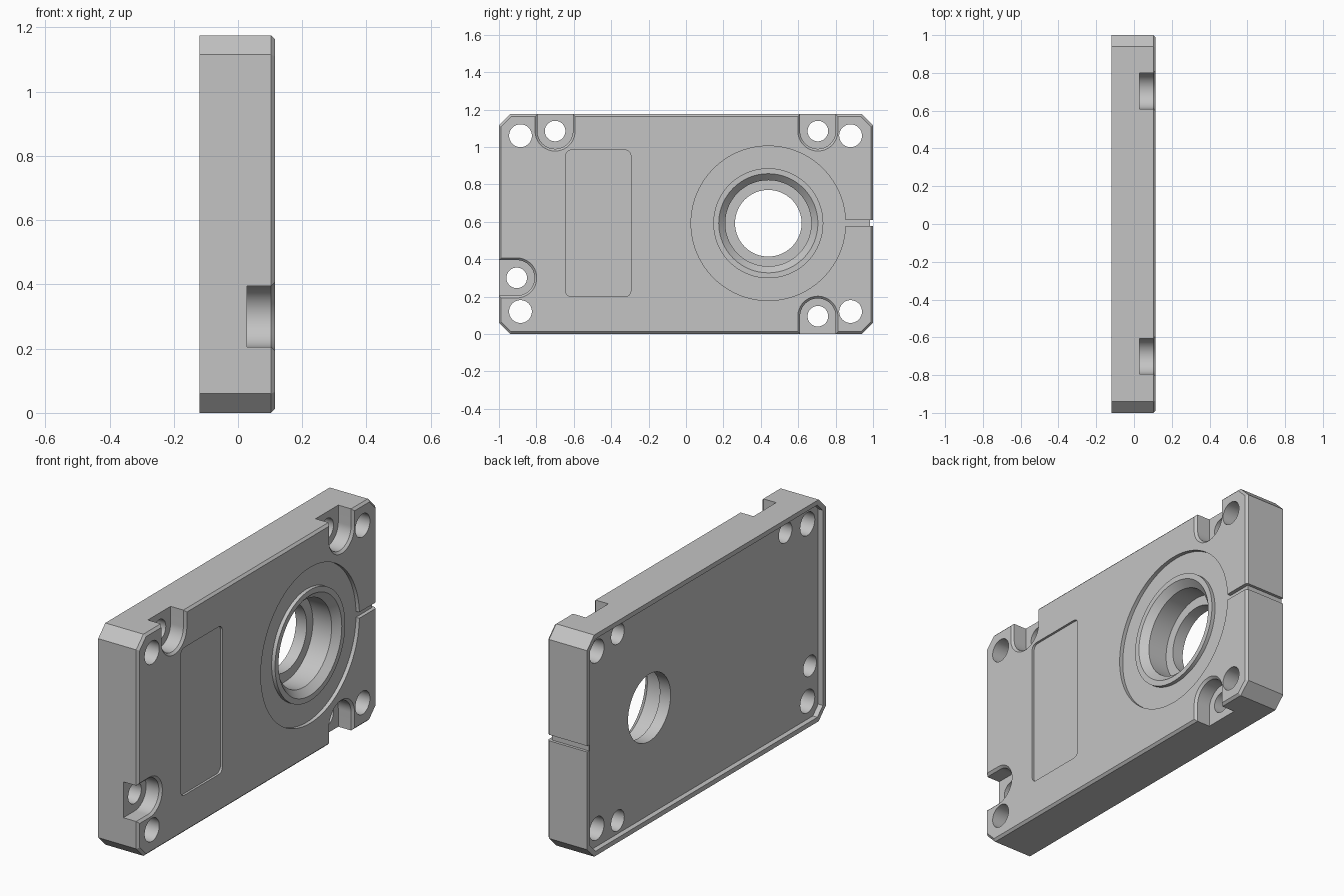
import bpy, bmesh, math

if "Cube" in bpy.data.objects:
    bpy.data.objects.remove(bpy.data.objects["Cube"], do_unlink=True)

HEIGHT, BACK, FACE = 1.175, -0.12, 0.115
MID = HEIGHT / 2
BORE = (0.44, 0.592)
OUT = FACE + 0.025

metal = bpy.data.materials.new("plain_grey_metal")
metal.use_nodes = True
metal.diffuse_color = (0.55, 0.55, 0.55, 1)
metal.node_tree.nodes["Principled BSDF"].inputs["Base Color"].default_value = (0.55, 0.55, 0.55, 1)


def circle(center, r, n=72):
    return [(center[0] + r * math.cos(math.tau * i / n),
             center[1] + r * math.sin(math.tau * i / n)) for i in range(n)]


def chamfered(inset, cut):
    """Plate outline, moved inward by inset, with clipped corners."""
    a, b = 1 - inset, MID - inset
    c = cut - inset * 0.586
    pts = [(a, -b + c), (a, b - c), (a - c, b), (-a + c, b),
           (-a, b - c), (-a, -b + c), (-a + c, -b), (a - c, -b)]
    return [(y, z + MID) for y, z in pts]


def rounded(y0, y1, z0, z1, r, n=8):
    corners = [(y1 - r, z1 - r), (y0 + r, z1 - r), (y0 + r, z0 + r), (y1 - r, z0 + r)]
    return [(cy + r * math.cos(math.pi / 2 * (k + i / n)),
             cz + r * math.sin(math.pi / 2 * (k + i / n)))
            for k, (cy, cz) in enumerate(corners) for i in range(n + 1)]


def u_shape(center, r, turn, n=32):
    """Half circle whose straight sides run outward along the turn angle."""
    pts = [(0.2, -r), (0.2, r)]
    pts += [(r * math.cos(math.pi * (0.5 + i / n)), r * math.sin(math.pi * (0.5 + i / n)))
            for i in range(n + 1)]
    c, s = math.cos(turn), math.sin(turn)
    return [(center[0] + u * c - v * s, center[1] + u * s + v * c) for u, v in pts]


def loft(name, rings, ring_closed=False):
    """Join outlines, each given as (x, points), into a solid."""
    bm = bmesh.new()
    loops = [[bm.verts.new((x, y, z)) for y, z in pts] for x, pts in rings]
    pairs = list(zip(loops, loops[1:]))
    if ring_closed:
        pairs.append((loops[-1], loops[0]))
    else:
        bm.faces.new(loops[0])
        bm.faces.new(loops[-1])
    for a, b in pairs:
        for i in range(len(a)):
            j = (i + 1) % len(a)
            bm.faces.new((a[i], a[j], b[j], b[i]))
    bmesh.ops.recalc_face_normals(bm, faces=bm.faces)
    mesh = bpy.data.meshes.new(name)
    bm.to_mesh(mesh)
    bm.free()
    obj = bpy.data.objects.new(name, mesh)
    bpy.context.collection.objects.link(obj)
    return obj


def box(name, x0, x1, y0, y1, z0, z1):
    pts = [(y0, z0), (y1, z0), (y1, z1), (y0, z1)]
    return loft(name, [(x0, pts), (x1, pts)])


# Plate with clipped corners and a chamfered face edge
plate = loft("housing_plate", [(BACK, chamfered(0, 0.06)), (FACE - 0.012, chamfered(0, 0.06)),
                               (FACE, chamfered(0.012, 0.06))])
plate.data.materials.append(metal)
cutters = []

# Shallow recess in the back, leaving a thin rim
back = chamfered(0.025, 0.06)
cutters.append(loft("back_recess", [(BACK - 0.05, back), (BACK + 0.027, back)]))

# Corner holes
for y in (-0.885, 0.88):
    for z in (0.12, HEIGHT - 0.115):
        pts = circle((y, z), 0.061, 48)
        cutters.append(loft("corner_hole", [(-0.2, pts), (0.2, pts)]))

# Open screw pockets with chamfered rims, each with a through hole
pockets = [((-0.70, 1.085), math.pi / 2), ((0.705, 1.085), math.pi / 2),
           ((0.705, 0.095), -math.pi / 2), ((-0.905, 0.30), math.pi)]
for center, turn in pockets:
    cutters.append(loft("screw_pocket", [
        (0.028, u_shape(center, 0.095, turn)),
        (FACE - 0.012, u_shape(center, 0.095, turn)),
        (OUT, u_shape(center, 0.132, turn))]))
    pts = circle(center, 0.055, 48)
    cutters.append(loft("screw_hole", [(-0.2, pts), (0.2, pts)]))

# Stepped bore, its conical lead-in and the ring recess around the lip
profile = [(-0.2, 0.178), (-0.03, 0.178), (-0.03, 0.23), (FACE - 0.035, 0.23), (OUT, 0.29)]
cutters.append(loft("stepped_bore", [(x, circle(BORE, r, 96)) for x, r in profile]))
floor = FACE - 0.02
ring = [(floor, 0.294), (floor, 0.413), (OUT, 0.413), (OUT, 0.294)]
cutters.append(loft("ring_recess", [(x, circle(BORE, r, 96)) for x, r in ring], True))

# Vent groove from the ring to the end, and down the end face
cutters.append(box("vent_groove", floor, OUT, 0.84, 1.05, 0.578, 0.61))
cutters.append(box("end_groove", -0.2, 0.2, 0.985, 1.05, 0.578, 0.61))

# Rounded label recess
label = rounded(-0.643, -0.295, 0.2, 0.983, 0.03)
cutters.append(loft("label_recess", [(FACE - 0.012, label), (OUT, label)]))

for cutter in cutters:
    cutter.hide_render = True
    mod = plate.modifiers.new(cutter.name, "BOOLEAN")
    mod.operation, mod.solver, mod.object = "DIFFERENCE", "EXACT", cutter

# Bake the cuts and drop the cutters
bpy.context.view_layer.update()
result = bpy.data.meshes.new_from_object(plate.evaluated_get(bpy.context.evaluated_depsgraph_get()))
plate.modifiers.clear()
plate.data = result
for cutter in cutters:
    bpy.data.objects.remove(cutter, do_unlink=True)

result.materials.clear()
result.materials.append(metal)
for face in result.polygons:
    face.material_index = 0
bpy.ops.object.select_all(action="DESELECT")
plate.select_set(True)
bpy.context.view_layer.objects.active = plate
bpy.ops.object.shade_smooth_by_angle(angle=math.radians(30))
